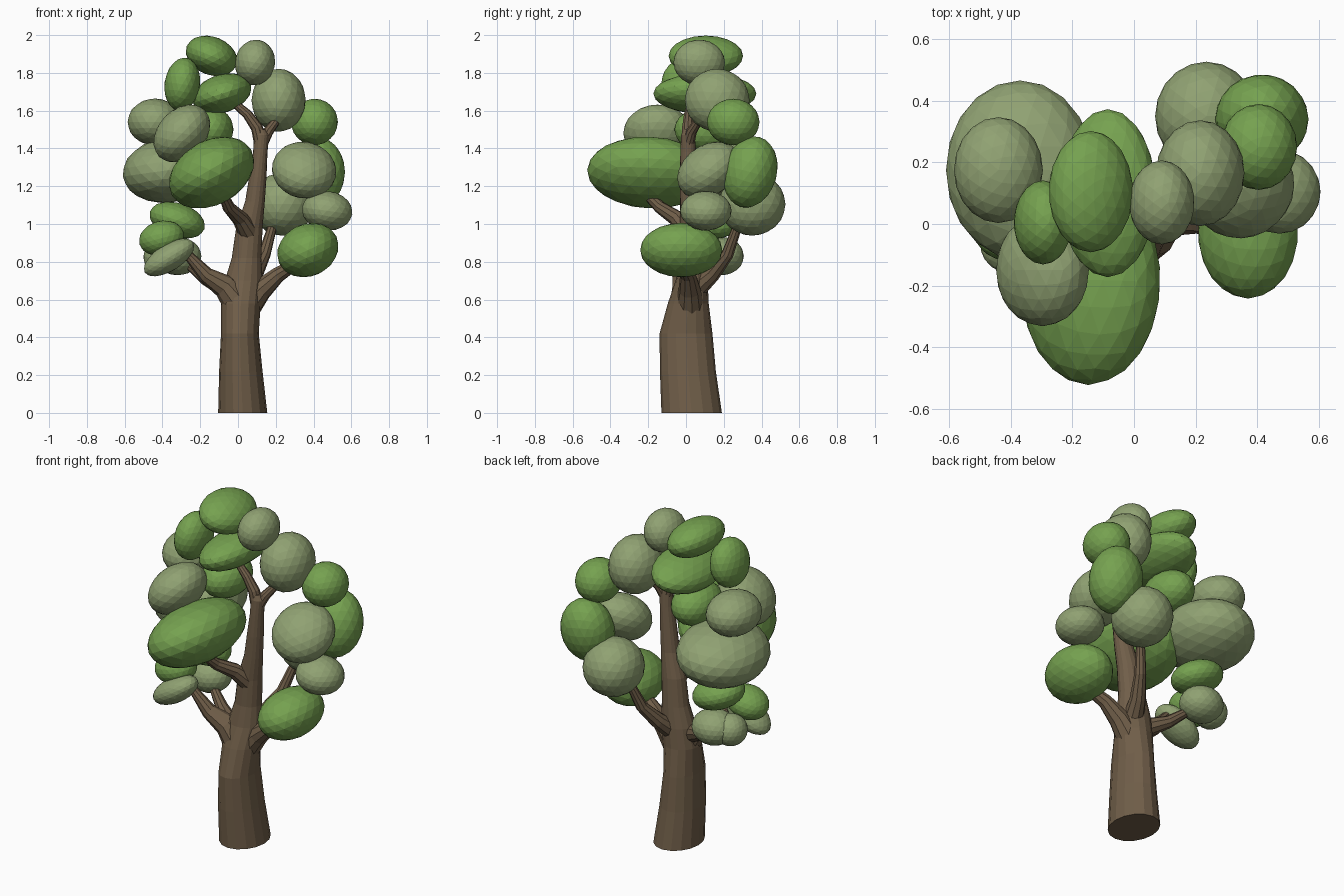
import bpy, bmesh, math
from mathutils import Vector, Matrix, Euler


def material(name, rgb):
    m = bpy.data.materials.new(name)
    m.diffuse_color = (*rgb, 1)
    return m


BARK = material("bark_brown", (0.162, 0.112, 0.066))
GREEN = material("leaf_green", (0.18, 0.36, 0.08))
OLIVE = material("pale_olive", (0.28, 0.36, 0.17))


def finish(bm, name, mat):
    bmesh.ops.recalc_face_normals(bm, faces=bm.faces)
    me = bpy.data.meshes.new(name)
    bm.to_mesh(me)
    bm.free()
    me.materials.append(mat)
    ob = bpy.data.objects.new(name, me)
    bpy.context.collection.objects.link(ob)
    return ob


def limb(name, stations, sides=10, level=False):
    """Tapered tube through (x, y, z, rx, ry) stations; level keeps rings horizontal."""
    bm = bmesh.new()
    pts = [Vector(s[:3]) for s in stations]
    rings = []
    for i, s in enumerate(stations):
        t = (pts[min(i + 1, len(pts) - 1)] - pts[max(i - 1, 0)]).normalized()
        u = Vector((1, 0, 0))
        v = Vector((0, 1, 0))
        if not level:
            v = t.cross(Vector((0.3, 1, 0.1))).normalized()
            u = v.cross(t).normalized()
        ring = []
        for k in range(sides):
            a = 2 * math.pi * k / sides
            ring.append(bm.verts.new(pts[i] + u * s[3] * math.cos(a) + v * s[4] * math.sin(a)))
        rings.append(ring)
    for a, b in zip(rings, rings[1:]):
        for k in range(sides):
            n = (k + 1) % sides
            bm.faces.new((a[k], a[n], b[n], b[k]))
    bm.faces.new(rings[0])
    bm.faces.new(rings[-1])
    return finish(bm, name, BARK)


def clump(name, mat, centre, radii, tilt_x=0, tilt_y=0):
    """Faceted ellipsoid of leaves, tilted in degrees."""
    bm = bmesh.new()
    rot = Euler((math.radians(tilt_x), math.radians(tilt_y), 0)).to_matrix().to_4x4()
    m = Matrix.Translation(centre) @ rot @ Matrix.Diagonal((*radii, 1))
    bmesh.ops.create_icosphere(bm, subdivisions=3, radius=1.01, matrix=m)
    return finish(bm, name, mat)


# Trunk, leaning slightly as it rises
limb("trunk", [
    (0.025, 0.03, 0.0, 0.13, 0.16), (0.015, 0.01, 0.22, 0.115, 0.148),
    (0.01, 0.0, 0.42, 0.10, 0.14), (0.015, 0.012, 0.58, 0.105, 0.108),
    (0.03, 0.03, 0.70, 0.10, 0.085), (0.045, 0.035, 0.82, 0.078, 0.07),
    (0.06, 0.03, 0.98, 0.07, 0.062), (0.09, 0.02, 1.12, 0.052, 0.052),
    (0.105, 0.015, 1.25, 0.046, 0.048), (0.118, 0.012, 1.38, 0.038, 0.042),
    (0.125, 0.01, 1.47, 0.04, 0.036), (0.12, 0.01, 1.5, 0.025, 0.025)], 16, True)

# Branches
limb("left_branch", [
    (0.02, 0.0, 0.56, 0.09, 0.09), (-0.07, -0.01, 0.67, 0.065, 0.065),
    (-0.17, -0.03, 0.73, 0.043, 0.043), (-0.25, -0.04, 0.82, 0.028, 0.028),
    (-0.32, -0.05, 0.90, 0.02, 0.02)])
limb("left_rear_branch", [
    (-0.06, 0.02, 0.66, 0.055, 0.055), (-0.17, 0.09, 0.71, 0.035, 0.035),
    (-0.28, 0.15, 0.80, 0.022, 0.022)])
limb("right_branch", [
    (0.03, 0.02, 0.54, 0.08, 0.08), (0.12, 0.02, 0.65, 0.06, 0.06),
    (0.21, 0.01, 0.73, 0.042, 0.042), (0.32, -0.02, 0.80, 0.03, 0.03)])
limb("rear_branch", [
    (0.05, 0.05, 0.66, 0.06, 0.06), (0.09, 0.14, 0.74, 0.045, 0.045),
    (0.14, 0.22, 0.84, 0.033, 0.033), (0.18, 0.27, 0.98, 0.025, 0.025)])
limb("front_branch", [
    (0.06, 0.02, 0.95, 0.055, 0.055), (0.01, -0.05, 1.03, 0.043, 0.043),
    (-0.05, -0.14, 1.09, 0.033, 0.033), (-0.08, -0.21, 1.16, 0.025, 0.025)])
limb("upper_left_branch", [
    (0.122, 0.01, 1.42, 0.036, 0.036), (0.10, 0.01, 1.51, 0.032, 0.032),
    (0.05, 0.015, 1.58, 0.026, 0.026), (-0.03, 0.03, 1.65, 0.02, 0.02)])
limb("upper_right_branch", [
    (0.122, 0.01, 1.42, 0.034, 0.034), (0.16, 0.03, 1.49, 0.028, 0.028),
    (0.22, 0.08, 1.57, 0.02, 0.02)])

# Leaf clumps: colour, centre, radii, tilt about x, tilt about y
G, O = GREEN, OLIVE
crown = [
    (G, (-0.14, 0.105, 1.89), (0.14, 0.195, 0.10), 0, 22),
    (O, (0.09, 0.07, 1.855), (0.105, 0.135, 0.12), 0, 10),
    (G, (-0.295, 0.005, 1.74), (0.093, 0.135, 0.14), 0, 8),
    (G, (-0.085, 0.10, 1.69), (0.16, 0.27, 0.10), 0, -18),
    (O, (0.215, 0.165, 1.655), (0.142, 0.17, 0.165), 0, 0),
    (G, (0.405, 0.25, 1.54), (0.123, 0.138, 0.122), 0, 0),
    (G, (-0.15, 0.11, 1.50), (0.125, 0.17, 0.12), 0, 0),
]
right_side = [
    (G, (0.415, 0.34, 1.275), (0.15, 0.14, 0.19), -15, 0),
    (O, (0.35, 0.12, 1.285), (0.17, 0.18, 0.13), 35, 12),
    (O, (0.472, 0.105, 1.07), (0.133, 0.135, 0.103), 0, 8),
    (O, (0.235, 0.35, 1.105), (0.165, 0.175, 0.165), 0, 0),
    (G, (0.37, -0.025, 0.862), (0.166, 0.215, 0.137), 0, -25),
]
left_side = [
    (G, (-0.14, -0.19, 1.272), (0.24, 0.33, 0.168), -3, -30),
    (O, (-0.297, -0.15, 1.48), (0.172, 0.18, 0.125), 0, -46),
    (O, (-0.44, 0.175, 1.54), (0.143, 0.17, 0.123), 0, 0),
    (O, (-0.37, 0.175, 1.285), (0.24, 0.288, 0.17), 0, -8),
    (G, (-0.322, 0.15, 1.02), (0.15, 0.14, 0.09), 0, 18),
    (G, (-0.405, -0.01, 0.925), (0.12, 0.11, 0.09), 0, -15),
    (O, (-0.365, -0.07, 0.823), (0.15, 0.10, 0.07), 0, -32),
    (O, (-0.32, 0.19, 0.83), (0.125, 0.115, 0.10), 0, 0),
    (O, (-0.41, 0.16, 0.825), (0.09, 0.095, 0.09), 0, 0),
]
for region, items in (("crown", crown), ("right", right_side), ("left", left_side)):
    for i, (mat, c, r, tx, ty) in enumerate(items, 1):
        clump(f"{region}_leaf_clump_{i}", mat, c, r, tx, ty)
